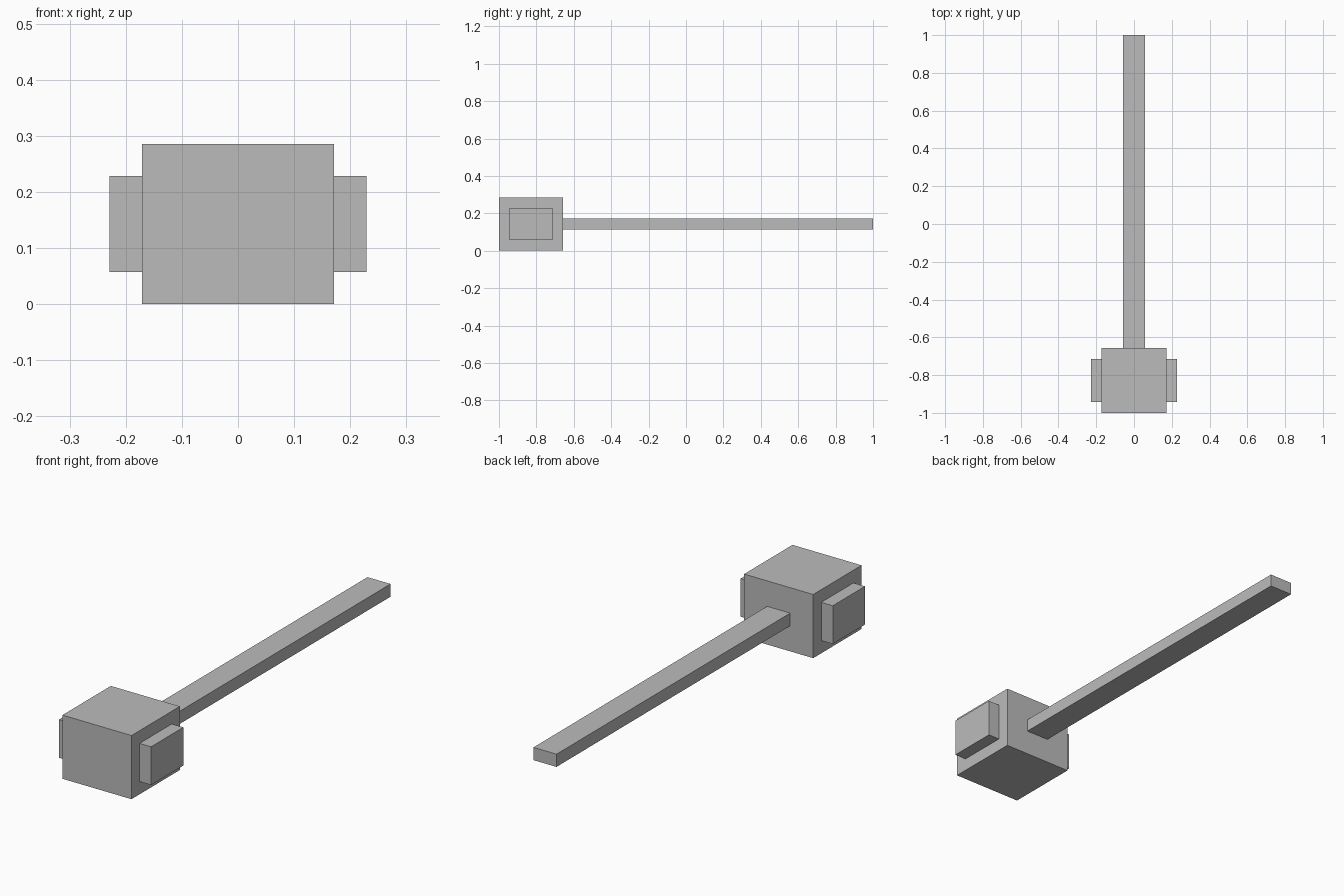
import bpy

if "Cube" in bpy.data.objects:
    bpy.data.objects.remove(bpy.data.objects["Cube"], do_unlink=True)

U = 2 / 35  # grid unit: the model is 35 units long

grey = bpy.data.materials.new("plain_grey")
grey.use_nodes = True
colour = (0.5, 0.5, 0.5, 1)
grey.diffuse_color = colour
grey.node_tree.nodes["Principled BSDF"].inputs["Base Color"].default_value = colour


def box(name, low, high):
    """Flat-sided block between two corners given in grid units."""
    centre = [(a + b) / 2 * U for a, b in zip(low, high)]
    bpy.ops.mesh.primitive_cube_add(size=1, location=centre)
    obj = bpy.context.object
    obj.name = name
    obj.scale = [(b - a) * U for a, b in zip(low, high)]
    bpy.ops.object.transform_apply(location=False, rotation=False, scale=True)
    obj.data.materials.append(grey)


# Hammer head and long handle
box("head", (-3, -17.5, 0), (3, -11.5, 5))
box("handle", (-1, -11.5, 2), (1, 17.5, 3))

# Striking plates on both sides of the head
box("left_plate", (3, -16.5, 1), (4, -12.5, 4))
box("right_plate", (-4, -16.5, 1), (-3, -12.5, 4))
